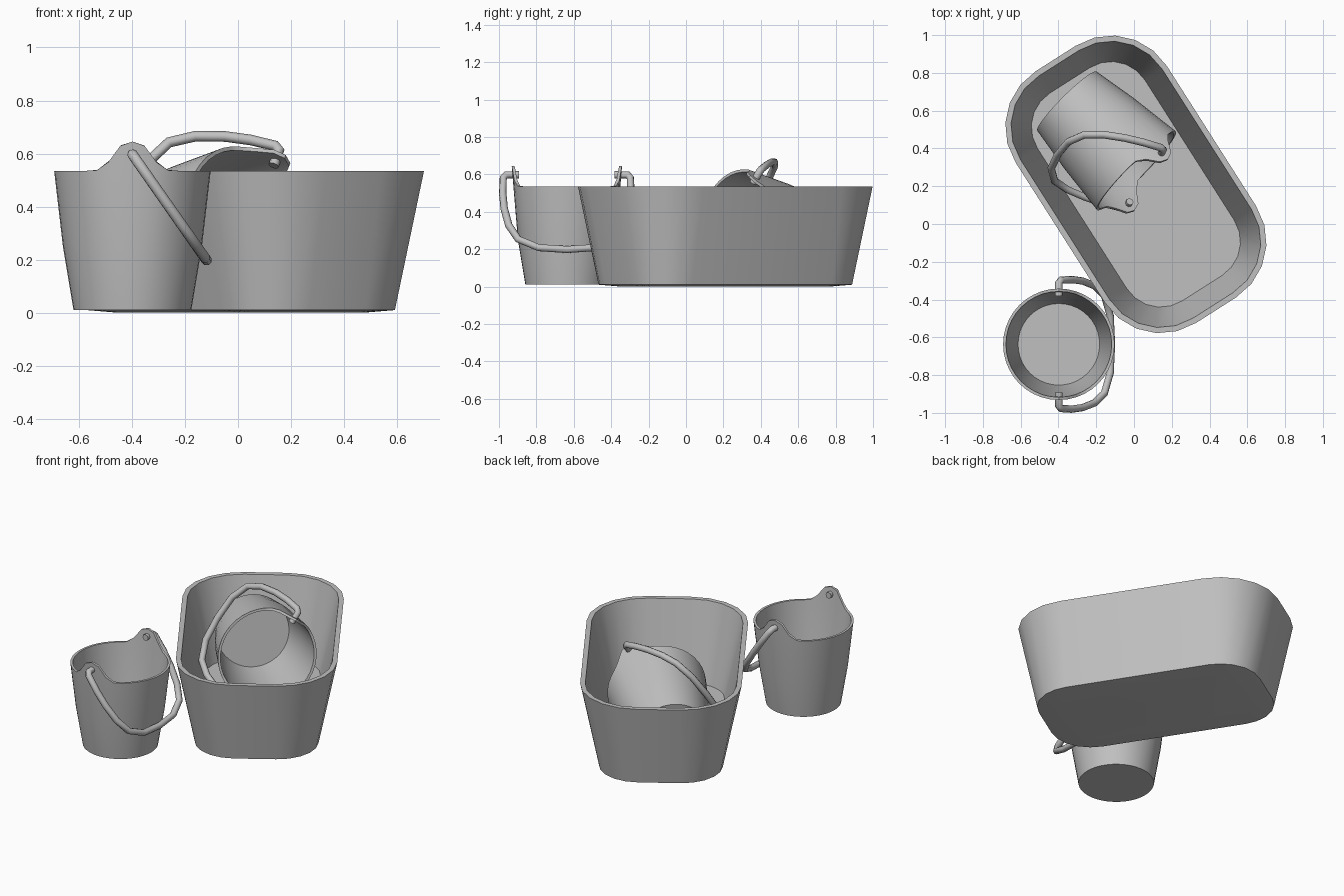
import bpy
from math import sin, cos, pi, radians, exp
from mathutils import Matrix, Vector

cube = bpy.data.objects.get("Cube")
if cube:
    bpy.data.objects.remove(cube, do_unlink=True)

grey = bpy.data.materials.new("grey plastic")
grey.use_nodes = True
grey.diffuse_color = (0.53, 0.53, 0.53, 1)
grey.node_tree.nodes["Principled BSDF"].inputs["Base Color"].default_value = grey.diffuse_color


def select_only(obj):
    bpy.ops.object.select_all(action='DESELECT')
    obj.select_set(True)
    bpy.context.view_layer.objects.active = obj


def loft(name, rings, matrix):
    """Skin a closed shell through rings of equal length and cap both ends."""
    n = len(rings[0])
    verts = [p for ring in rings for p in ring]
    faces = [tuple(reversed(range(n)))]
    for k in range(len(rings) - 1):
        for i in range(n):
            j = (i + 1) % n
            faces.append((k * n + i, k * n + j, (k + 1) * n + j, (k + 1) * n + i))
    faces.append(tuple(range(len(verts) - n, len(verts))))
    mesh = bpy.data.meshes.new(name)
    mesh.from_pydata(verts, [], faces)
    mesh.materials.append(grey)
    obj = bpy.data.objects.new(name, mesh)
    bpy.context.collection.objects.link(obj)
    obj.matrix_world = matrix
    select_only(obj)
    bpy.ops.object.shade_smooth_by_angle(angle=radians(35))
    return obj


# Tub: rounded rectangle offset outward by a different radius at each level
def tub_ring(radius, z, core_x=0.125, core_y=0.44, steps=5):
    ring = []
    for corner, (sx, sy) in enumerate([(1, 1), (-1, 1), (-1, -1), (1, -1)]):
        for i in range(steps + 1):
            a = (corner + i / steps) * pi / 2
            ring.append((sx * core_x + radius * cos(a), sy * core_y + radius * sin(a), z))
    return ring


tub_levels = [(0.12, 0), (0.24, 0.01), (0.35, 0.535), (0.32, 0.535), (0.212, 0.04)]
loft("tub", [tub_ring(r, z) for r, z in tub_levels],
     Matrix.Translation((0.01, 0.21, 0)) @ Matrix.Rotation(radians(32.5), 4, 'Z'))


# Bucket: round shell whose rim rises into two ears on the local y axis
def bucket_ring(radius, z, ear=0, sides=40):
    ring = []
    for i in range(sides):
        a = 2 * pi * i / sides
        lift = ear * exp(-(abs(radius * cos(a)) / 0.085) ** 3)
        ring.append((radius * cos(a), radius * sin(a), z + lift))
    return ring


def handle(name, matrix):
    """Bail bent from half a profile of (sideways, outward) points, mirrored."""
    half = [(0.255, 0), (0.325, 0), (0.34, 0.02), (0.343, 0.12), (0.335, 0.22),
            (0.31, 0.33), (0.26, 0.42), (0.15, 0.475)]
    path = half + [(0, 0.487)] + [(-y, t) for y, t in reversed(half)]
    swing = radians(35)
    curve = bpy.data.curves.new(name, 'CURVE')
    curve.dimensions = '3D'
    curve.bevel_depth = 0.02
    curve.bevel_resolution = 2
    curve.use_fill_caps = True
    spline = curve.splines.new('POLY')
    spline.points.add(len(path) - 1)
    for point, (y, t) in zip(spline.points, path):
        point.co = (t * sin(swing), y, 0.587 - t * cos(swing), 1)
    curve.materials.append(grey)
    obj = bpy.data.objects.new(name, curve)
    bpy.context.collection.objects.link(obj)
    obj.matrix_world = matrix
    select_only(obj)
    bpy.ops.object.convert(target='MESH')


def bucket(prefix, matrix):
    levels = [(0.222, 0, 0), (0.262, 0.24, 0), (0.295, 0.525, 0.11),
              (0.28, 0.525, 0.11), (0.25, 0.24, 0), (0.216, 0.03, 0)]
    loft(prefix + "_bucket", [bucket_ring(*lv) for lv in levels], matrix)
    handle(prefix + "_handle", matrix)


# Standing bucket beside the tub
bucket("standing", Matrix.Translation((-0.398, -0.637, 0.01)))

# Lying bucket resting on its side inside the tub
tilt = radians(8)
flat = Vector((1, -1, 0)).normalized()
side = Vector((1, 1, 0)).normalized()
axis = flat * cos(tilt) + Vector((0, 0, sin(tilt)))
up = side.cross(axis) * -1
if up.z < 0:
    up.negate()
x_dir = (up * 0.55 - side * 0.835).normalized()
y_dir = axis.cross(x_dir)
lying = Matrix((x_dir, y_dir, axis)).transposed().to_4x4()
bucket("lying", Matrix.Translation((-0.355, 0.65, 0.262)) @ lying)
